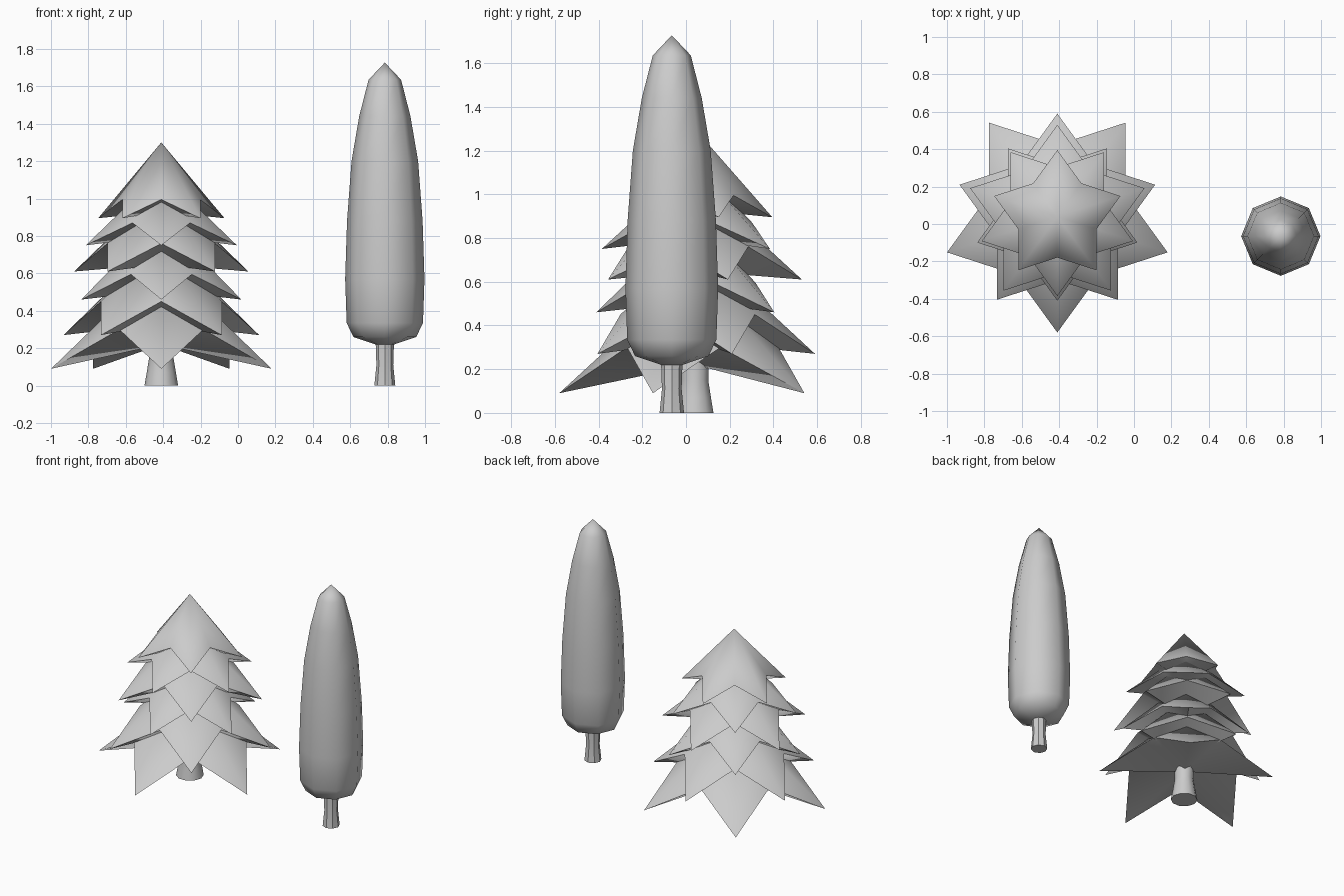
import bpy, math

if "Cube" in bpy.data.objects:
    bpy.data.objects.remove(bpy.data.objects["Cube"])


def make(name, verts, faces, loc, angle):
    me = bpy.data.meshes.new(name)
    me.from_pydata(verts, [], faces)
    ob = bpy.data.objects.new(name, me)
    ob.location = loc
    bpy.context.collection.objects.link(ob)
    bpy.ops.object.select_all(action='DESELECT')
    ob.select_set(True)
    bpy.context.view_layer.objects.active = ob
    bpy.ops.object.shade_smooth_by_angle(angle=math.radians(angle))
    return ob


def lathe(name, profile, loc, sides=8, tip=None, angle=40):
    """Rings of (radius, z), closed below, closed or pointed on top."""
    verts, faces = [], []
    for r, z in profile:
        for i in range(sides):
            a = 2 * math.pi * i / sides
            verts.append((r * math.cos(a), r * math.sin(a), z))
    for k in range(len(profile) - 1):
        for i in range(sides):
            j = (i + 1) % sides
            a, b = k * sides, (k + 1) * sides
            faces.append((a + i, a + j, b + j, b + i))
    faces.append(tuple(reversed(range(sides))))
    top = (len(profile) - 1) * sides
    if tip is None:
        faces.append(tuple(range(top, top + sides)))
    else:
        verts.append((0, 0, tip))
        for i in range(sides):
            faces.append((top + i, top + (i + 1) % sides, len(verts) - 1))
    return make(name, verts, faces, loc, angle)


def star_tier(name, radius, tip_z, notch_z, under_z, apex_z, start, loc):
    """Five-pointed drooping cone with a shallow underside."""
    verts = []
    for i in range(10):
        a = start + i * math.pi / 5
        r = radius if i % 2 == 0 else radius * 0.618
        verts.append((r * math.cos(a), r * math.sin(a),
                      tip_z if i % 2 == 0 else notch_z))
    verts += [(0, 0, apex_z), (0, 0, under_z)]
    faces = []
    for i in range(10):
        j = (i + 1) % 10
        faces += [(i, j, 10), (j, i, 11)]
    return make(name, verts, faces, loc, 65)


# Pine: trunk and six alternating star tiers
pine = (-0.41, 0.04, 0)
lathe("pine_trunk", [(0.09, 0), (0.078, 0.07), (0.065, 0.15), (0.07, 0.3)], pine, 10)
tiers = [  # radius, tip z, notch z, underside z, apex z
    (0.62, 0.09, 0.30, 0.22, 0.66),
    (0.55, 0.27, 0.45, 0.33, 0.78),
    (0.45, 0.46, 0.595, 0.51, 0.90),
    (0.49, 0.61, 0.76, 0.65, 1.06),
    (0.425, 0.75, 0.87, 0.80, 1.14),
    (0.355, 0.895, 0.995, 0.93, 1.30),
]
for n, t in enumerate(tiers):
    start = -math.pi / 2 if n % 2 == 0 else math.pi / 2
    star_tier(f"pine_tier_{n + 1}", *t, start, pine)

# Cypress: trunk and tall rounded crown
cypress = (0.785, -0.065, 0)
lathe("cypress_trunk", [(0.056, 0), (0.045, 0.11), (0.05, 0.26)], cypress)
lathe("cypress_crown",
      [(0.05, 0.22), (0.168, 0.26), (0.204, 0.335), (0.212, 0.57), (0.202, 0.88),
       (0.178, 1.2), (0.137, 1.44), (0.087, 1.635)],
      cypress, tip=1.727, angle=60)
